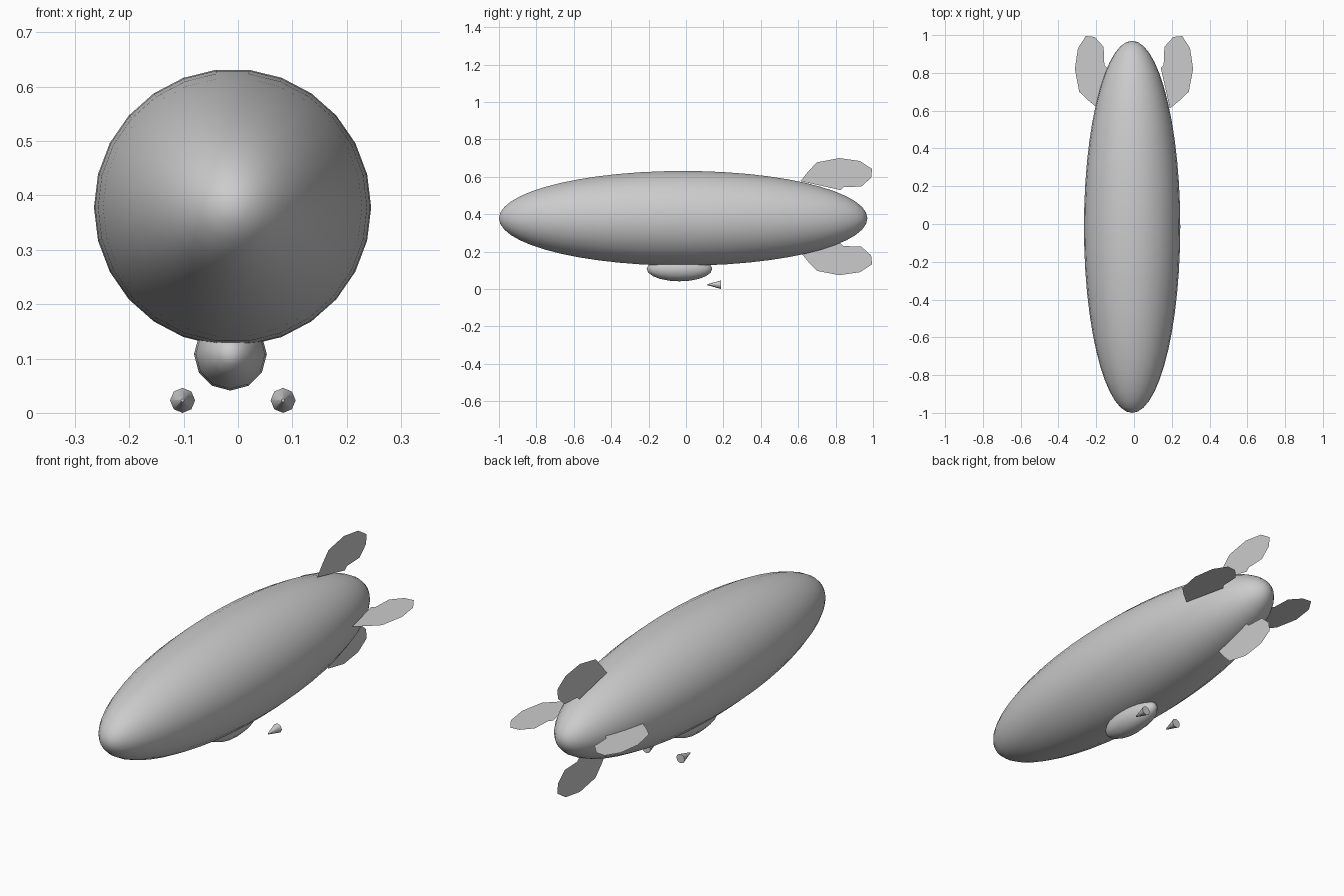
import bpy
import bmesh
import math
from mathutils import Matrix, Vector

cube = bpy.data.objects.get("Cube")
if cube:
    bpy.data.objects.remove(cube)

grey = bpy.data.materials.new("plain_grey")
grey.use_nodes = True
colour = (0.6, 0.6, 0.6, 1)
grey.diffuse_color = colour
grey.node_tree.nodes["Principled BSDF"].inputs["Base Color"].default_value = colour


def add_object(name, bm, smooth=False):
    mesh = bpy.data.meshes.new(name)
    bm.to_mesh(mesh)
    bm.free()
    mesh.materials.append(grey)
    obj = bpy.data.objects.new(name, mesh)
    bpy.context.collection.objects.link(obj)
    for poly in mesh.polygons:
        poly.use_smooth = smooth
    return obj


def ellipsoid(name, centre, radius, half_length, sides, rings):
    """Smooth ellipsoid with its poles along y and a vertex row on top."""
    bm = bmesh.new()
    bmesh.ops.create_uvsphere(bm, u_segments=sides, v_segments=rings, radius=1)
    bm.transform(Matrix.Translation(centre)
                 @ Matrix.Diagonal((radius, half_length, radius, 1))
                 @ Matrix.Rotation(math.pi / 2, 4, 'X')
                 @ Matrix.Rotation(math.pi / 2, 4, 'Z'))
    return add_object(name, bm, smooth=True)


# Gas envelope and gondola
ellipsoid("envelope", (-0.01, -0.015, 0.378), 0.255, 0.985, 26, 26)
ellipsoid("gondola", (-0.014, -0.035, 0.108), 0.067, 0.175, 12, 10)

# Thin tail fins: one outline (distance from axis, y) turned around the axis
outline = [(0.19, 0.612), (0.243, 0.655), (0.29, 0.70), (0.313, 0.82),
           (0.297, 0.93), (0.255, 0.995), (0.208, 0.99), (0.161, 0.938),
           (0.157, 0.842), (0.142, 0.826)]
fins = {"left_fin": 0, "top_fin": 90, "right_fin": 180, "bottom_fin": 270}
for name, angle in fins.items():
    a = math.radians(angle)
    bm = bmesh.new()
    bm.faces.new([bm.verts.new((r * math.cos(a), y, 0.387 + r * math.sin(a)))
                  for r, y in outline])
    add_object(name, bm)

# Engine cones under the gondola, tips to the front
for name, x in (("right_engine", -0.102), ("left_engine", 0.083)):
    bm = bmesh.new()
    bmesh.ops.create_cone(bm, cap_ends=True, segments=8,
                          radius1=0.023, radius2=0.003, depth=0.072)
    bm.transform(Matrix.Translation(Vector((x, 0.152, 0.023)))
                 @ Matrix.Rotation(math.pi / 2, 4, 'X'))
    engine = add_object(name, bm)
    bpy.ops.object.select_all(action='DESELECT')
    engine.select_set(True)
    bpy.context.view_layer.objects.active = engine
    bpy.ops.object.shade_smooth_by_angle(angle=math.radians(50))
